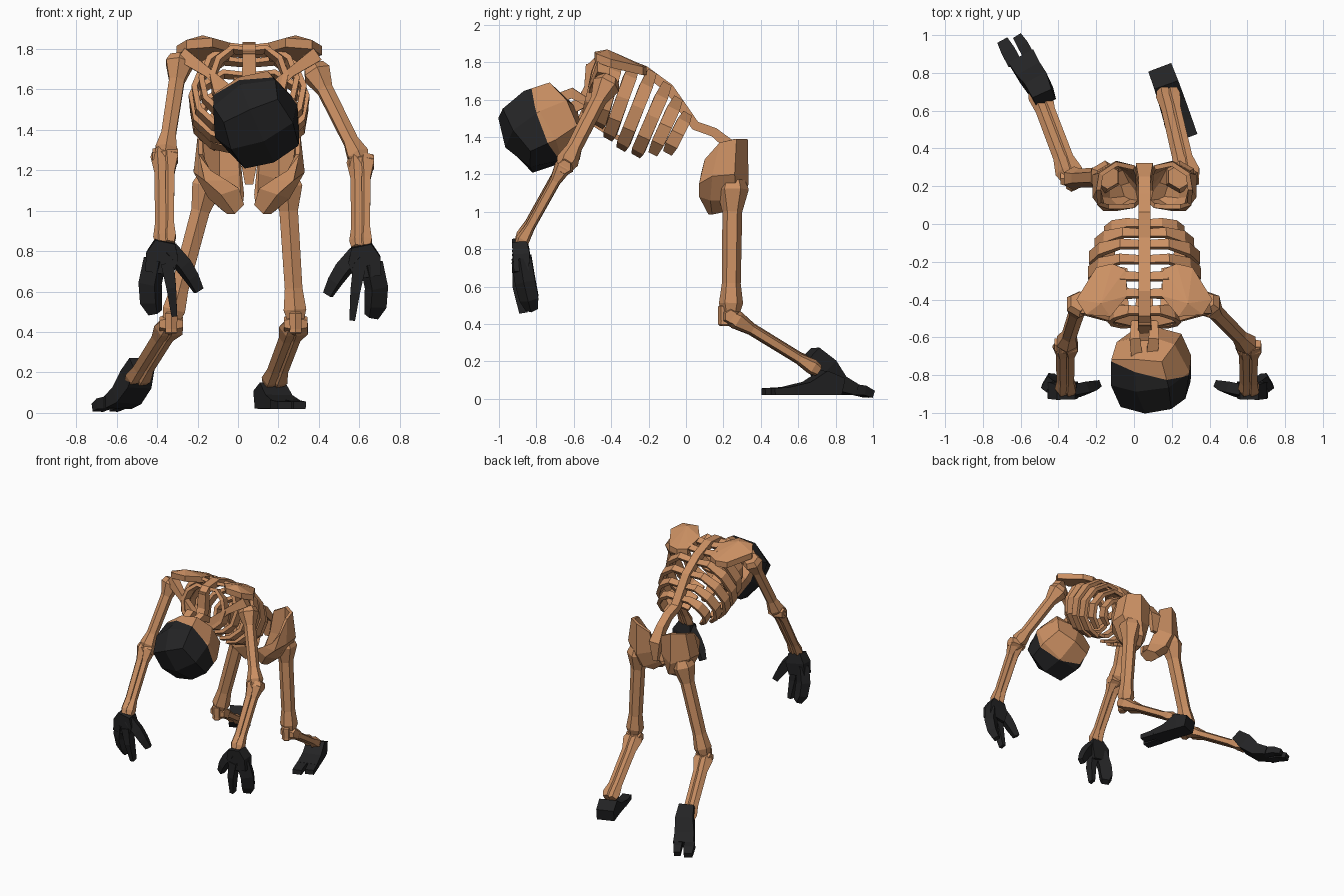
import bpy, bmesh, math
from mathutils import Vector as V, Matrix

MID = 0.055  # body midline


def material(name, rgb):
    m = bpy.data.materials.new(name)
    m.diffuse_color = (*rgb, 1)
    return m


BONE = material("tan_bone", (0.60, 0.28, 0.125))
DARK = material("charcoal", (0.017, 0.017, 0.018))


def finish(name, bm, *mats):
    bmesh.ops.recalc_face_normals(bm, faces=bm.faces[:])
    me = bpy.data.meshes.new(name)
    bm.to_mesh(me)
    bm.free()
    for m in mats:
        me.materials.append(m)
    ob = bpy.data.objects.new(name, me)
    bpy.context.collection.objects.link(ob)
    return ob


def tube(name, pts, radii, n=6, ref=(1, 0, 0), mat=BONE):
    """Loft n-sided sections along a path; radii are (along ref, across)."""
    pts = [V(p) for p in pts]
    bm = bmesh.new()
    rings = []
    k = 1 / math.cos(math.pi / n)
    for i, p in enumerate(pts):
        t = (pts[min(i + 1, len(pts) - 1)] - pts[max(i - 1, 0)]).normalized()
        a = V(ref)
        a = (a - t * a.dot(t)).normalized()
        b = t.cross(a)
        rx, ry = radii[i] if isinstance(radii[i], tuple) else (radii[i],) * 2
        rings.append([bm.verts.new(p + a * rx * k * math.cos(w) + b * ry * k * math.sin(w))
                      for w in (2 * math.pi * (j + 0.5) / n for j in range(n))])
    for r, s in zip(rings, rings[1:]):
        for j in range(n):
            bm.faces.new((r[j], r[(j + 1) % n], s[(j + 1) % n], s[j]))
    bm.faces.new(rings[0])
    bm.faces.new(rings[-1])
    return finish(name, bm, mat)


def bone(name, p, q, r0, shaft, r1, n=6, ref=(1, 0, 0)):
    """Long bone with flared ends."""
    p, q = V(p), V(q)
    f = [0, 0.07, 0.24, 0.78, 0.93, 1]
    return tube(name, [p.lerp(q, t) for t in f],
                [r0 * 0.75, r0, shaft, shaft * 0.95, r1, r1 * 0.75], n, ref)


def mx(s, x, y, z):
    return (MID + s * x, y, z)


# spine with tail section, and neck
tube("spine", [(MID, y, z) for y, z in [(-0.52, 1.76), (-0.48, 1.80), (-0.36, 1.81), (-0.22, 1.755),
     (-0.09, 1.66), (0.0, 1.53), (0.05, 1.46), (0.15, 1.425), (0.23, 1.36), (0.30, 1.27), (0.30, 1.13)]],
     [(0.032, 0.025)] * 8 + [(0.032, 0.03), (0.045, 0.025), (0.02, 0.015)], 4)
tube("neck", [(MID, -0.51, 1.79), (MID, -0.515, 1.66), (0.06, -0.56, 1.58), (0.08, -0.66, 1.53)],
     [(0.032, 0.025), (0.035, 0.03), (0.035, 0.03), (0.04, 0.03)], 4)

# ribs: spine y, spine z, half width, depth, forward drift
RIBS = [(-0.46, 1.79, 0.18, 0.27, 0.06), (-0.37, 1.80, 0.235, 0.33, 0.09),
        (-0.28, 1.775, 0.27, 0.37, 0.13), (-0.19, 1.73, 0.285, 0.38, 0.15),
        (-0.11, 1.665, 0.28, 0.35, 0.15), (-0.05, 1.59, 0.25, 0.29, 0.13), (0.0, 1.51, 0.20, 0.20, 0.10)]
ARC = [(0.05, 0.0), (0.45, -0.03), (0.82, 0.16), (1.0, 0.45), (0.93, 0.75), (0.65, 0.95), (0.33, 1.02)]
for i, (y, z, w, d, f) in enumerate(RIBS):
    arc = ARC if i < 5 else ARC[:6]
    for s in (-1, 1):
        tube("rib", [mx(s, u * w, y - v * f, z - v * d) for u, v in arc],
             [(0.022, 0.012), (0.026, 0.013)] + [(0.035, 0.014)] * (len(arc) - 3) + [(0.026, 0.012)],
             4, ref=(0, 0.85, -0.5))

# breastbone
tube("breastbone", [(MID, -0.53, 1.56), (MID, -0.50, 1.48), (MID, -0.41, 1.42), (MID, -0.31, 1.37)],
     [(0.04, 0.015), (0.05, 0.018), (0.045, 0.015), (0.025, 0.012)], 4)

BLADE = [(0.10, -0.24, 1.785), (0.17, -0.21, 1.775), (0.255, -0.23, 1.775), (0.36, -0.40, 1.815),
         (0.31, -0.48, 1.845), (0.18, -0.49, 1.855), (0.09, -0.38, 1.83)]
# pelvis half: crest, waist and seat rows, running from the back round to the front
HIP = [[(0.05, 0.31, 1.34), (0.15, 0.33, 1.39), (0.24, 0.27, 1.39), (0.255, 0.18, 1.37),
        (0.25, 0.10, 1.28), (0.19, 0.08, 1.20)],
       [(0.035, 0.28, 1.18), (0.15, 0.335, 1.15), (0.275, 0.26, 1.20), (0.275, 0.14, 1.19),
        (0.22, 0.07, 1.15), (0.11, 0.08, 1.15)],
       [(0.025, 0.22, 1.08), (0.11, 0.305, 1.05), (0.20, 0.27, 1.06), (0.20, 0.13, 1.06),
        (0.14, 0.07, 1.08), (0.05, 0.085, 1.11)],
       [(0.03, 0.18, 1.04), (0.07, 0.23, 1.01), (0.13, 0.21, 1.0), (0.11, 0.14, 0.985),
        (0.07, 0.12, 0.985), (0.025, 0.11, 1.03)]]
for s in (-1, 1):
    # shoulder blade, ridged along its middle
    bm = bmesh.new()
    top = [bm.verts.new(mx(s, *p)) for p in BLADE]
    low = [bm.verts.new(mx(s, x, y, z - 0.045)) for x, y, z in BLADE]
    peak = bm.verts.new(mx(s, 0.23, -0.42, 1.868))
    n = len(top)
    for i in range(n):
        j = (i + 1) % n
        bm.faces.new((top[i], top[j], peak))
        bm.faces.new((top[i], low[i], low[j], top[j]))
    bm.faces.new(low)
    finish("shoulder_blade", bm, BONE)

    # collar bone
    tube("collar_bone", [mx(s, 0.33, -0.44, 1.77), mx(s, 0.20, -0.49, 1.68), mx(s, 0.04, -0.52, 1.54)],
         [0.035, 0.022, 0.03], 4, ref=(0, 1, 0))

    # pelvis half
    bm = bmesh.new()
    g = [[bm.verts.new(mx(s, *p)) for p in row] for row in HIP]
    for a, b in zip(g, g[1:]):
        for j in range(len(a) - 1):
            bm.faces.new((a[j], a[j + 1], b[j + 1], b[j]))
    bm.faces.new(g[-1])
    hip = finish("pelvis_half", bm, BONE)
    mod = hip.modifiers.new("thickness", 'SOLIDIFY')
    mod.thickness = 0.025
    mod.offset = -1
    # jaw hinge bones
    tube("jaw_hinge", [mx(s, 0.05, -0.52, 1.58), mx(s, 0.05, -0.61, 1.635), mx(s, 0.04, -0.69, 1.60)],
         [0.02, 0.028, 0.03], 4)

# skull: rounded cube, dark over its front half
fwd = V((0.17, -0.86, -0.48)).normalized()
up = V((-0.38, -0.40, 0.85))
up = (up - fwd * up.dot(fwd)).normalized()
rot = Matrix((up.cross(fwd), -fwd, up)).transposed()
bm = bmesh.new()
bmesh.ops.create_cube(bm, size=2)
bmesh.ops.subdivide_edges(bm, edges=bm.edges[:], cuts=1, use_grid_fill=True)
for v in bm.verts:
    r = v.co.length
    v.co = rot @ (v.co * {1: 0.222, 2: 0.236, 3: 0.252}[round(r * r)] / r)
split = V((-0.20, -0.92, -0.36)).normalized()
bmesh.ops.bisect_plane(bm, geom=bm.verts[:] + bm.edges[:] + bm.faces[:],
                       plane_co=split * -0.045, plane_no=split)
for f in bm.faces:
    f.material_index = 1 if f.calc_center_median().dot(split) > -0.045 else 0
bmesh.ops.translate(bm, verts=bm.verts[:], vec=(0.09, -0.775, 1.45))
finish("skull", bm, BONE, DARK)

# arms: side, shoulder, elbow, wrist
ARMS = [(-1, (-0.285, -0.41, 1.76), (-0.36, -0.64, 1.27), (-0.36, -0.89, 0.84)),
        (1, (0.375, -0.41, 1.71), (0.61, -0.65, 1.24), (0.61, -0.89, 0.82))]
for s, sh, el, wr in ARMS:
    bone("upper_arm", sh, el, 0.066, 0.038, 0.053)
    tube("elbow_joint", [V(el) + V((x, 0, 0)) for x in (-0.062, 0, 0.062)],
         [0.032, 0.045, 0.032], 6, ref=(0, 1, 0))
    for o, r in ((-0.02, 0.025), (0.02, 0.023)):
        off = V((o, 0, 0))
        bone("forearm_bone", V(el) + off * 1.2 + V((0, 0.01, 0.03)), V(wr) + off, 0.04, r, 0.032, 5)

    # palm and fingers, in offsets from the wrist (outward, y, z)
    def hand(name, pts, rad, turn=0.0):
        tube(name, [V(wr) + V((s * x, y, z)) for x, y, z in pts], rad, 4, ref=(s, turn, 0), mat=DARK)
    hand("palm", [(0, 0, 0.01), (0.015, 0.01, -0.06), (0.03, 0.01, -0.15)],
         [(0.05, 0.04), (0.08, 0.045), (0.07, 0.04)])
    hand("outer_fingers", [(0.05, 0.01, -0.08), (0.075, 0.03, -0.2), (0.07, 0.05, -0.29), (0.05, 0.065, -0.345)],
         [(0.045, 0.036), (0.046, 0.036), (0.045, 0.033), (0.027, 0.023)], 0.6)
    hand("middle_finger", [(-0.01, -0.005, -0.1), (-0.03, -0.005, -0.22), (-0.045, 0.02, -0.36)],
         [(0.032, 0.035), (0.024, 0.032), (0.014, 0.022)])
    hand("thumb", [(-0.02, 0, -0.03), (-0.09, 0.015, -0.11), (-0.13, 0.025, -0.17), (-0.165, 0.04, -0.235)],
         [(0.035, 0.03), (0.035, 0.03), (0.03, 0.027), (0.022, 0.018)], -0.4)

# legs: hip, knee, ankle
LEGS = [((-0.14, 0.25, 1.17), (-0.33, 0.24, 0.46), (-0.505, 0.70, 0.16)),
        ((0.24, 0.25, 1.17), (0.285, 0.24, 0.46), (0.175, 0.71, 0.15))]
for hp, kn, an in LEGS:
    bone("thigh_bone", hp, kn, 0.075, 0.046, 0.056)
    tube("knee_joint", [V(kn) + V((x, 0, -0.02)) for x in (-0.058, 0, 0.058)],
         [0.03, 0.05, 0.03], 6, ref=(0, 1, 0))
    bone("kneecap", V(kn) + V((0, -0.035, 0.04)), V(kn) + V((0, -0.035, -0.07)), 0.03, 0.03, 0.03)
    for o, r in ((-0.022, 0.028), (0.026, 0.024)):
        bone("shin_bone", V(kn) + V((o, 0, -0.02)), V(an) + V((o, 0, 0)), 0.043, r, 0.036, 5)

# planted foot, pointing forward
SIDE = (0.93, 0.37, 0)
tube("planted_foot", [(0.14, 0.82, 0.065), (0.17, 0.74, 0.085), (0.20, 0.65, 0.055), (0.235, 0.54, 0.042)],
     [(0.065, 0.045), (0.067, 0.065), (0.07, 0.035), (0.074, 0.022)], 4, SIDE, DARK)
for o, r in ((-0.037, 0.036), (0.037, 0.034)):
    tube("planted_toe", [(0.23 + o, 0.555 + o * 0.4, 0.042), (0.268 + o, 0.44 + o * 0.7, 0.038)],
         [(r, 0.022), (r * 0.95, 0.018)], 4, SIDE, DARK)

# trailing foot, sole up, toes to the back
SIDE = (0.90, 0.42, 0)
tube("trailing_foot", [(-0.475, 0.665, 0.245), (-0.505, 0.735, 0.165), (-0.55, 0.80, 0.085), (-0.595, 0.88, 0.05)],
     [(0.055, 0.04), (0.065, 0.06), (0.07, 0.045), (0.075, 0.03)], 4, SIDE, DARK)
for o, r in ((-0.04, 0.038), (0.038, 0.03)):
    tube("trailing_toe", [(-0.59 + o, 0.865 + o * 0.4, 0.05), (-0.625 + o, 0.93 + o * 0.4, 0.045),
                          (-0.655 + o, 0.98 + o * 0.3, 0.025)],
         [(r, 0.03), (r, 0.026), (r * 0.8, 0.02)], 4, SIDE, DARK)
